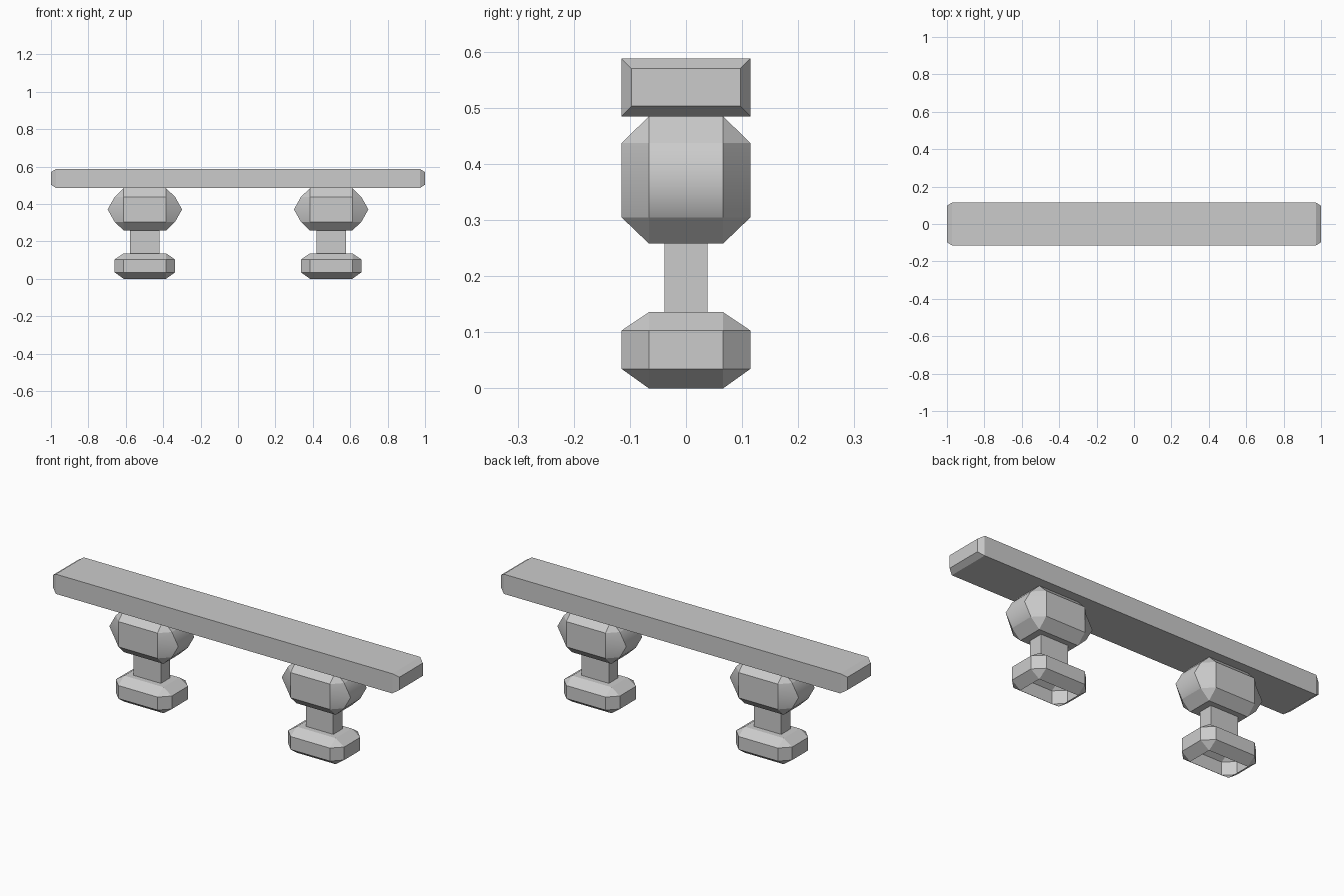
import bpy, bmesh

if "Cube" in bpy.data.objects:
    bpy.data.objects.remove(bpy.data.objects["Cube"])

IX, IY = 0.113, 0.066      # half size of the flat top and bottom of each leg block
LEG_X = 0.498


def finish(bm, name, x=0.0):
    bmesh.ops.recalc_face_normals(bm, faces=bm.faces)
    mesh = bpy.data.meshes.new(name)
    bm.to_mesh(mesh)
    bm.free()
    obj = bpy.data.objects.new(name, mesh)
    obj.location.x = x
    bpy.context.collection.objects.link(obj)
    return obj


def chamfered_block(rings, cap_z):
    """Loft eight-sided rings (z, half x, half y); cap flat rims at the given heights."""
    bm = bmesh.new()
    loops = []
    for z, hx, hy in rings:
        pts = [(IX, -hy), (hx, -IY), (hx, IY), (IX, hy),
               (-IX, hy), (-hx, IY), (-hx, -IY), (-IX, -hy)]
        loops.append([bm.verts.new((x, y, z)) for x, y in pts])
    for a, b in zip(loops, loops[1:]):
        for i in range(8):
            j = (i + 1) % 8
            bm.faces.new((a[i], a[j], b[j], b[i]))
    # end rings have no corner cut, so their doubled points merge into rectangles
    bmesh.ops.remove_doubles(bm, verts=bm.verts, dist=1e-4)
    for z in cap_z:
        rim = [e for e in bm.edges if e.is_boundary
               and all(abs(v.co.z - z) < 1e-4 for v in e.verts)]
        bmesh.ops.holes_fill(bm, edges=rim, sides=0)
    return bm


def box(sx, sy, z0, z1):
    bm = bmesh.new()
    bmesh.ops.create_cube(bm, size=1)
    for v in bm.verts:
        v.co = (v.co.x * sx, v.co.y * sy, z0 + (v.co.z + 0.5) * (z1 - z0))
    bm.normal_update()
    return bm


# Plank with tapered ends
bm = box(1.944, 0.23, 0.485, 0.588)
ends = [f for f in bm.faces if abs(f.normal.x) > 0.9]
bmesh.ops.inset_individual(bm, faces=ends, thickness=0.0255, depth=0.028)
finish(bm, "plank")

for side, x in (("left", -LEG_X), ("right", LEG_X)):
    # Foot, open underneath
    bm = chamfered_block([(0, IX, IY), (0.035, 0.162, 0.115),
                          (0.103, 0.162, 0.115), (0.136, IX, IY)], [0.136])
    finish(bm, side + "_foot", x)

    # Neck
    finish(box(0.158, 0.076, 0.136, 0.258), side + "_neck", x)

    # Bulging support, softened only across its middle
    mid = 0.371
    bm = chamfered_block([(0.258, IX, IY), (0.305, 0.162, 0.115), (mid, 0.199, 0.115),
                          (0.437, 0.162, 0.115), (0.485, IX, IY)], [0.258, 0.485])
    for f in bm.faces:
        f.smooth = True
    for e in bm.edges:
        e.smooth = all(abs(v.co.z - mid) < 1e-4 for v in e.verts)
    finish(bm, side + "_support", x)
